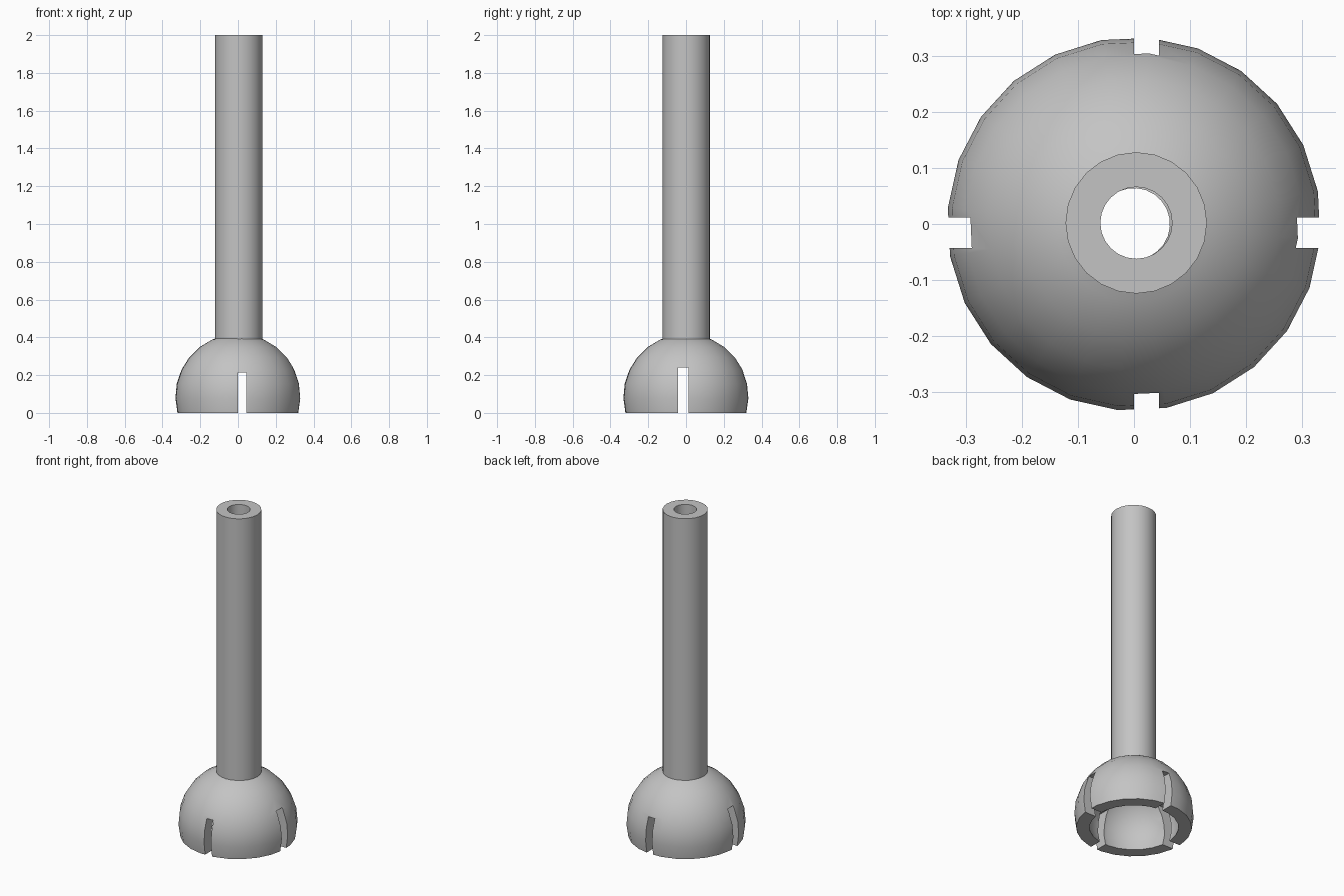
import bpy, bmesh, math

if "Cube" in bpy.data.objects:
    bpy.data.objects.remove(bpy.data.objects["Cube"])

grey = bpy.data.materials.new("plain grey")
grey.diffuse_color = (0.55, 0.55, 0.55, 1)
grey.use_nodes = True
grey.node_tree.nodes["Principled BSDF"].inputs["Base Color"].default_value = grey.diffuse_color


def lathe(name, profile, segments, turn=0.0, centre=(0, 0)):
    """Revolve a closed (radius, height) profile around a vertical axis."""
    bm = bmesh.new()
    rings = []
    for i in range(segments):
        a = turn + 2 * math.pi * i / segments
        rings.append([bm.verts.new((centre[0] + r * math.cos(a), centre[1] + r * math.sin(a), z))
                      for r, z in profile])
    n = len(profile)
    for i in range(segments):
        p, q = rings[i], rings[(i + 1) % segments]
        for j in range(n):
            k = (j + 1) % n
            bm.faces.new((p[j], q[j], q[k], p[k]))
    bmesh.ops.recalc_face_normals(bm, faces=bm.faces)
    mesh = bpy.data.meshes.new(name)
    bm.to_mesh(mesh)
    bm.free()
    mesh.materials.append(grey)
    ob = bpy.data.objects.new(name, mesh)
    bpy.context.collection.objects.link(ob)
    return ob


def arc(radius, r_start, r_end, steps, cz=0.085):
    """Points on a sphere from below its equator up towards the pole."""
    a0 = -math.acos(r_start / radius)
    a1 = math.acos(r_end / radius)
    return [(radius * math.cos(a), cz + radius * math.sin(a))
            for a in (a0 + (a1 - a0) * i / steps for i in range(steps + 1))]


# hollow dome, open below and bored through the top
outer = arc(0.333, 0.322, 0.064, 7)
inner = arc(0.262, 0.248, 0.064, 7)
outer[0] = (outer[0][0], 0)
inner[0] = (inner[0][0], 0)
dome = lathe("slotted_dome", outer + inner[::-1], 24, math.radians(10))

# slots through the dome wall: front to back, and side to side
for name, lo, hi in (("front_back_slot", (0.0, -0.5, -0.1), (0.045, 0.5, 0.215)),
                     ("side_slot", (-0.5, -0.043, -0.1), (0.5, 0.012, 0.24))):
    bpy.ops.mesh.primitive_cube_add(size=1, location=[(a + b) / 2 for a, b in zip(lo, hi)])
    cutter = bpy.context.object
    cutter.name = name + "_cutter"
    cutter.scale = [b - a for a, b in zip(lo, hi)]
    cutter.data.materials.append(grey)
    cutter.hide_render = True
    cutter.display_type = 'WIRE'
    mod = dome.modifiers.new(name, 'BOOLEAN')
    mod.object = cutter
    mod.operation = 'DIFFERENCE'
    mod.solver = 'EXACT'
    bpy.context.view_layer.objects.active = dome
    bpy.ops.object.modifier_apply(modifier=name)
    bpy.data.objects.remove(cutter)

# long hollow stem
stem = lathe("stem_tube", [(0.126, 0.36), (0.126, 2.0), (0.064, 2.0), (0.064, 0.36)],
             24, 0.0, (0.004, 0.002))

# smooth shading with crisp edges
for ob in (dome, stem):
    bpy.ops.object.select_all(action='DESELECT')
    ob.select_set(True)
    bpy.context.view_layer.objects.active = ob
    bpy.ops.object.shade_smooth_by_angle(angle=math.radians(35))
